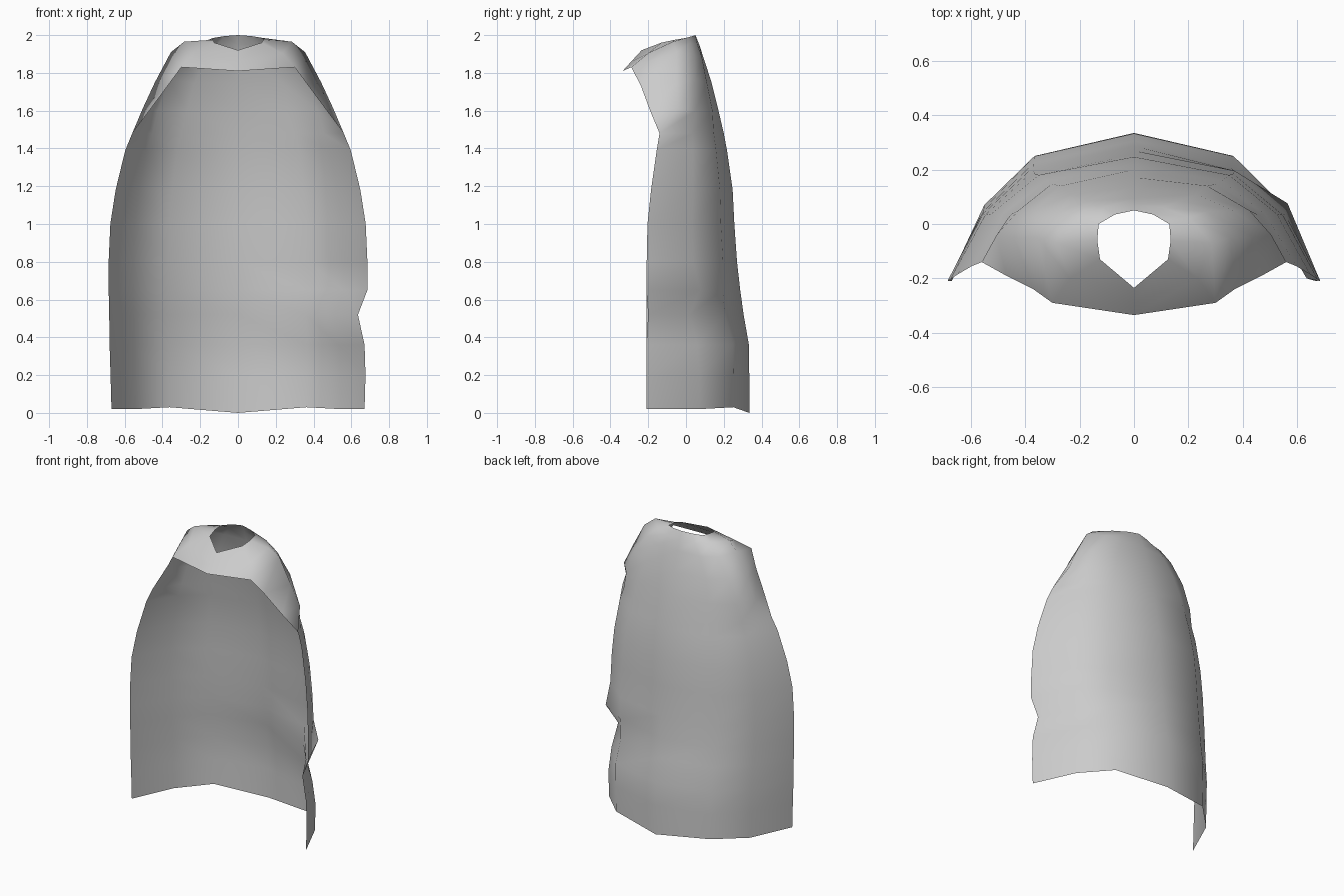
import bpy, bmesh

# Cloak body profile: z, back centre y, half width, front edge y
BODY = [
    (0.02, 0.335, 0.67, -0.21), (0.20, 0.335, 0.675, -0.21), (0.36, 0.333, 0.68, -0.21),
    (0.52, 0.305, 0.682, -0.21), (0.65, 0.287, 0.685, -0.21), (0.80, 0.27, 0.685, -0.208),
    (1.00, 0.256, 0.676, -0.204), (1.18, 0.247, 0.648, -0.185), (1.39, 0.217, 0.597, -0.155),
    (1.48, 0.20, 0.56, -0.14),
]
# Cross-section from back centre to front edge: share of width, share of depth
SECTION = [(0, 1), (0.54, 0.845), (0.81, 0.515), (1, 0)]

# Shoulder and collar rings, back centre to front
RINGS = [
    [(0, .172, 1.6), (.27, .14, 1.6), (.425, .05, 1.6), (.505, -.04, 1.61), (.47, -.19, 1.6)],
    [(0, .135, 1.75), (.23, .11, 1.75), (.365, .05, 1.76), (.44, -.05, 1.75), (.37, -.24, 1.735)],
    [(0, .093, 1.88), (.165, .085, 1.88), (.27, .045, 1.89), (.355, -.05, 1.91),
     (.30, -.29, 1.83), (0, -.335, 1.81)],
    [(0, .07, 1.95), (.11, .06, 1.95), (.20, .025, 1.96), (.285, -.07, 1.965),
     (.235, -.2, 1.905), (0, -.29, 1.86)],
    [(0, .05, 2.0), (.07, .035, 1.995), (.13, 0, 1.985), (.135, -.06, 1.975),
     (.125, -.13, 1.96), (0, -.235, 1.92)],
]

# Inward dent in one side: (row, column) -> x, y shift
DENT = {(3, 3): (-.047, .01), (2, 3): (-.01, 0), (3, 2): (-.045, -.035),
        (2, 2): (-.02, -.01), (4, 2): (.01, .03), (3, 1): (-.01, -.02), (4, 1): (0, -.015)}


def body_row(i, side):
    z, back, width, front = BODY[i]
    row = []
    for j, (u, v) in enumerate(SECTION):
        dx, dy = DENT.get((i, j), (0, 0)) if side > 0 else (0, 0)
        hem = -0.02 if (i, j) == (0, 0) else 0.01 if (i, j) == (0, 1) else 0
        row.append((u * width + dx, front + v * (back - front) + dy, z + hem))
    return row


def build_half(bm, side):
    rows = [body_row(i, side) for i in range(len(BODY))] + RINGS
    rows = [[bm.verts.new((side * x, y, z)) for x, y, z in r] for r in rows]

    def face(*vs):
        bm.faces.new(vs if side > 0 else vs[::-1])

    for a, b in zip(rows, rows[1:]):
        for j in range(min(len(a), len(b)) - 1):
            face(a[j + 1], a[j], b[j], b[j + 1])
    # Corner where the chest flap starts
    face(rows[len(BODY) - 1][3], rows[len(BODY)][3], rows[len(BODY)][4])


bm = bmesh.new()
for side in (1, -1):
    build_half(bm, side)
bmesh.ops.remove_doubles(bm, verts=bm.verts[:], dist=0.0005)
for f in bm.faces:
    f.smooth = True
mesh = bpy.data.meshes.new("cloak")
bm.to_mesh(mesh)
bm.free()

cloth = bpy.data.materials.new("grey cloth")
cloth.diffuse_color = (0.6, 0.6, 0.6, 1)
mesh.materials.append(cloth)
bpy.context.collection.objects.link(bpy.data.objects.new("cloak", mesh))
